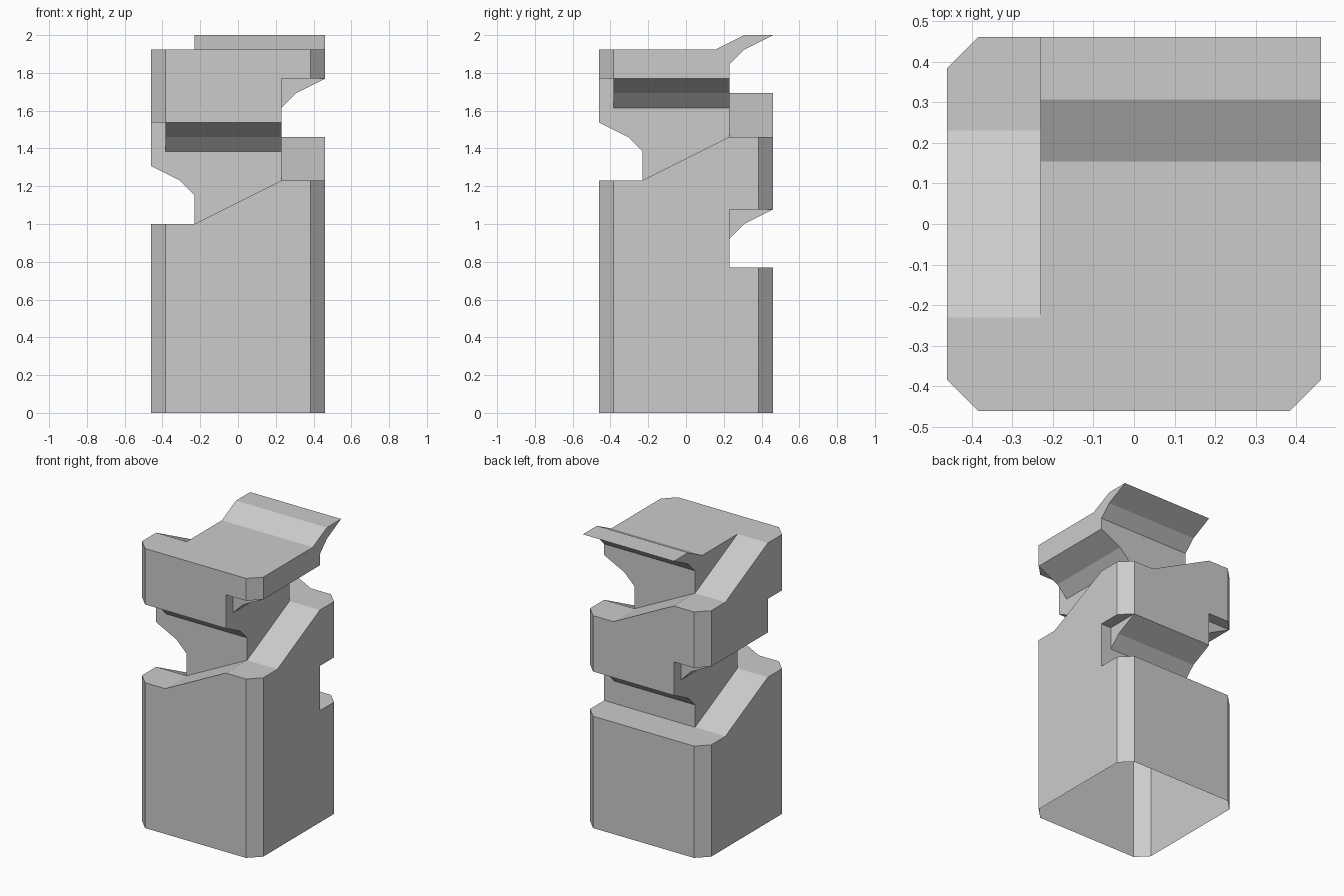
import bpy, bmesh
from mathutils import Matrix

if "Cube" in bpy.data.objects:
    bpy.data.objects.remove(bpy.data.objects["Cube"])

U = 1 / 13          # model grid unit: tower is 12 wide, 26 tall


def loft(name, sections, turns=0):
    """Closed solid through matching point loops, in whole grid units,
    turned by exact quarter turns about z."""
    bm = bmesh.new()

    def place(p):
        x, y, z = p
        for _ in range(turns % 4):
            x, y = -y, x
        return bm.verts.new((x, y, z))

    rings = [[place(p) for p in s] for s in sections]
    n = len(rings[0])
    for a, b in zip(rings, rings[1:]):
        for i in range(n):
            j = (i + 1) % n
            bm.faces.new((a[i], a[j], b[j], b[i]))
    bm.faces.new(rings[0])
    bm.faces.new(rings[-1])
    bmesh.ops.recalc_face_normals(bm, faces=bm.faces)
    mesh = bpy.data.meshes.new(name)
    bm.to_mesh(mesh)
    bm.free()
    ob = bpy.data.objects.new(name, mesh)
    bpy.context.collection.objects.link(ob)
    return ob


def combine(target, other, operation):
    mod = target.modifiers.new("cut", 'BOOLEAN')
    mod.operation, mod.solver, mod.object = operation, 'EXACT', other
    bpy.context.view_layer.objects.active = target
    bpy.ops.object.modifier_apply(modifier=mod.name)
    bpy.data.objects.remove(other, do_unlink=True)
    # snap back onto the grid so the next cut meets exact planes
    bm = bmesh.new()
    bm.from_mesh(target.data)
    for v in bm.verts:
        for i in range(3):
            if abs(v.co[i] - round(v.co[i])) < 1e-3:
                v.co[i] = round(v.co[i])
    bmesh.ops.remove_doubles(bm, verts=bm.verts, dist=1e-4)
    bm.to_mesh(target.data)
    bm.free()


# Tower block with chamfered corners
octagon = [(6, 5), (5, 6), (-5, 6), (-6, 5), (-6, -5), (-5, -6), (5, -6), (6, -5)]
tower = loft("tower", [[(x, y, z) for x, y in octagon] for z in (0, 25)])

# Terrace spiralling up around the core: one cut per side, a quarter turn each
for k in range(6):
    top = 10 + 3 * k
    low = max(top - 3, 10)

    def section(x, floor):
        return [(x, 3, floor), (x, 7, floor), (x, 7, top + 4),
                (x, 6, top + 4), (x, 4, top + 3), (x, 3, top + 2)]

    # each cut runs a little into the next one's corner so they overlap
    floors = [(-4, top), (7, low)] if k == 0 else [(-4, top), (-3, top), (3, low), (7, low)]
    combine(tower, loft("terrace_cutter", [section(x, f) for x, f in floors], k),
            'DIFFERENCE')

    # Flat soffit at the start corner
    if k < 4:
        soffit = [[(x, 3, low + 1), (x, 7, low + 1), (x, 7, top + 4), (x, 3, top + 4)]
                  for x in (5, 8)]
        combine(tower, loft("corner_cutter", soffit, k), 'DIFFERENCE')

# Upswept roof eave over the top terrace
eave_profile = [(2, 24), (2, 25), (4, 26), (6, 26), (4, 25), (3, 24)]
eave = loft("eave", [[(x, y, z) for y, z in eave_profile] for x in (-3, 6)])
combine(tower, eave, 'UNION')

# Open underside, then scale from grid units
bm = bmesh.new()
bm.from_mesh(tower.data)
bmesh.ops.delete(bm, geom=[f for f in bm.faces if all(v.co.z < 1e-3 for v in f.verts)],
                 context='FACES_ONLY')
bm.to_mesh(tower.data)
bm.free()
tower.data.transform(Matrix.Scale(U, 4))
